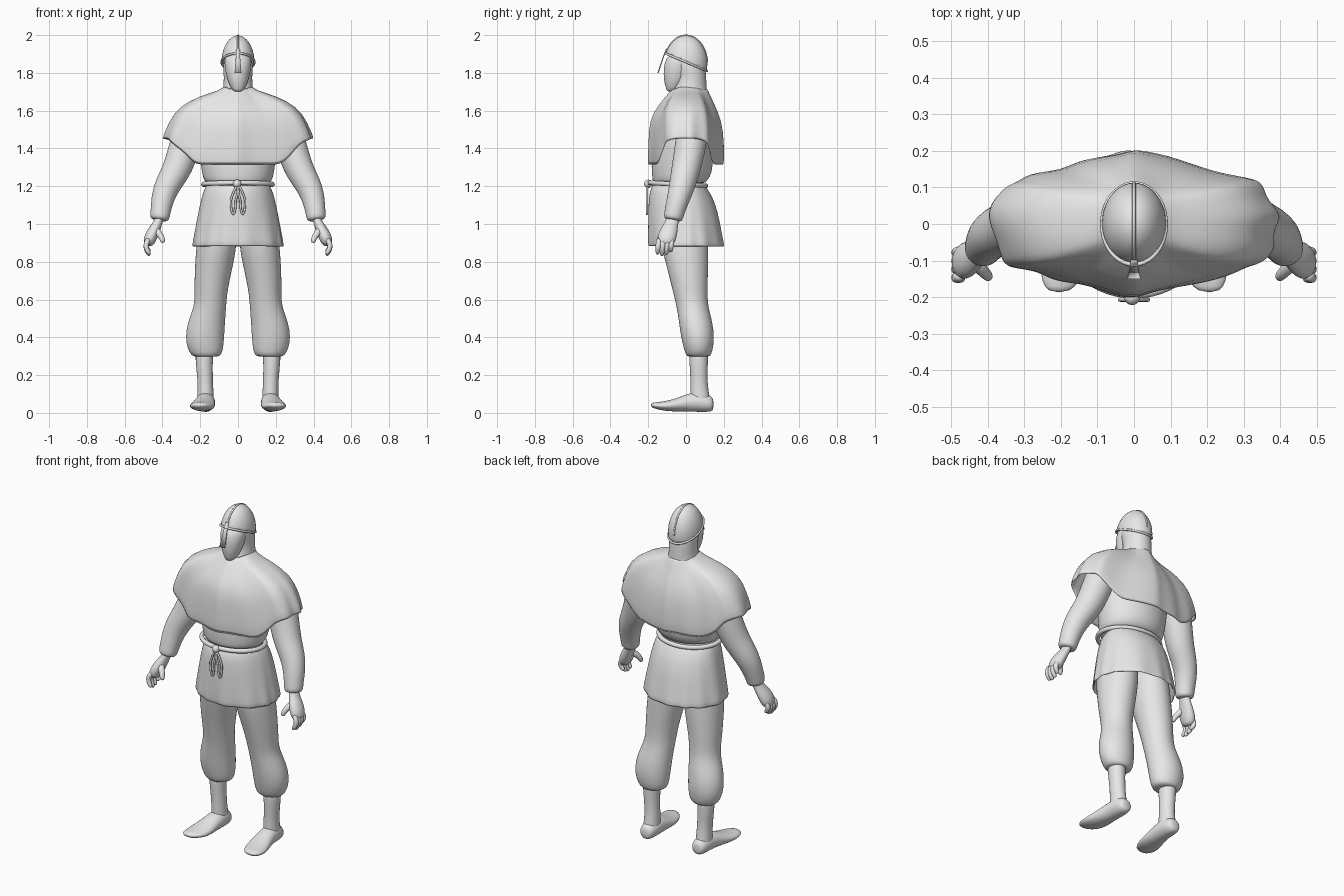
import bpy, bmesh
from math import sin, cos, pi
from mathutils import Vector

if "Cube" in bpy.data.objects:
    bpy.data.objects.remove(bpy.data.objects["Cube"])

grey = bpy.data.materials.new("plain grey")
grey.use_nodes = True
grey.diffuse_color = (0.8, 0.8, 0.8, 1)
grey.node_tree.nodes["Principled BSDF"].inputs["Base Color"].default_value = (0.8, 0.8, 0.8, 1)


def finish(name, bm, mirror=False, thick=0, subdiv=1):
    bmesh.ops.recalc_face_normals(bm, faces=bm.faces)
    me = bpy.data.meshes.new(name)
    bm.to_mesh(me)
    bm.free()
    ob = bpy.data.objects.new(name, me)
    bpy.context.collection.objects.link(ob)
    me.materials.append(grey)
    me.polygons.foreach_set("use_smooth", [True] * len(me.polygons))
    if thick:
        ob.modifiers.new("thickness", "SOLIDIFY").thickness = thick
    if mirror:
        ob.modifiers.new("mirror", "MIRROR")
    if subdiv:
        sub = ob.modifiers.new("smooth", "SUBSURF")
        sub.levels = sub.render_levels = subdiv
    return ob


def skin(bm, rings, caps=True):
    rings = [[bm.verts.new(p) for p in ring] for ring in rings]
    n = len(rings[0])
    for a, b in zip(rings, rings[1:]):
        for i in range(n):
            bm.faces.new((a[i], a[(i + 1) % n], b[(i + 1) % n], b[i]))
    if caps:
        bm.faces.new(rings[0])
        bm.faces.new(rings[-1])


def loft(name, sections, depth="y", mirror=False, n=20):
    """Ellipse sections (x, y, z, half width, half depth); depth runs along y or z."""
    bm = bmesh.new()
    d = Vector((0, 1, 0)) if depth == "y" else Vector((0, 0, 1))
    rings = []
    for x, y, z, a, b in sections:
        rings.append([Vector((x + a * cos(2 * pi * i / n), y, z)) + d * b * sin(2 * pi * i / n)
                      for i in range(n)])
    skin(bm, rings)
    return finish(name, bm, mirror)


def limb(name, path, n=14, flat=1.0):
    """Mirrored tube along points (x, y, z, radius), flattened across by flat."""
    bm = bmesh.new()
    pts = [Vector(p[:3]) for p in path]
    rings = []
    for i, p in enumerate(pts):
        t = (pts[min(i + 1, len(pts) - 1)] - pts[max(i - 1, 0)]).normalized()
        u = Vector((0, 1, 0)).cross(t).normalized()
        v = t.cross(u)
        r = path[i][3]
        rings.append([p + u * r * flat * cos(2 * pi * k / n) + v * r * sin(2 * pi * k / n)
                      for k in range(n)])
    skin(bm, rings)
    return finish(name, bm, True)


def drape(name, rings, folds, amp, diamond, n=72):
    """Open cloth from rings (side z, front z, half width, front y, back y)."""
    bm = bmesh.new()
    out = []
    for i, (zs, zf, rx, yf, yb) in enumerate(rings):
        k = diamond * min(1, i / 3)
        ring = []
        for j in range(n):
            a = 2 * pi * j / n
            c, s = cos(a), sin(a)
            w = min(1, 2 * (1 - abs(c)))
            w = w * w * (3 - 2 * w)
            wave = 1 + amp * (i / (len(rings) - 1)) ** 2 * sin(folds * a + 1.3 * sin(3 * a))
            box = min(1, 2.2 * abs(s)) * (1 - 0.5 * abs(c))
            depth = (1 - k) * abs(s) + k * box
            y = (yb if s > 0 else -yf) * depth * (1 if s > 0 else -1)
            ring.append((rx * c * wave, y * wave, zs + (zf - zs) * w))
        out.append(ring)
    skin(bm, out, caps=False)
    return finish(name, bm, thick=0.01)


def rope(name, points, radius, closed=False):
    cu = bpy.data.curves.new(name, "CURVE")
    cu.dimensions = "3D"
    cu.bevel_depth = radius
    cu.bevel_resolution = 3
    cu.use_fill_caps = True
    sp = cu.splines.new("POLY")
    sp.points.add(len(points) - 1)
    for q, p in zip(sp.points, points):
        q.co = (*p, 1)
    sp.use_cyclic_u = closed
    sp.use_smooth = True
    cu.materials.append(grey)
    ob = bpy.data.objects.new(name, cu)
    bpy.context.collection.objects.link(ob)
    return ob


# Head, hood and neck
loft("face", [(0, -.08, 1.70, .02, .02), (0, -.07, 1.715, .035, .035), (0, -.058, 1.75, .052, .058),
              (0, -.05, 1.79, .064, .07), (0, -.042, 1.85, .074, .076), (0, -.02, 1.91, .07, .07)])
loft("hood", [(0, .005, 1.60, .14, .13), (0, .015, 1.68, .09, .098), (0, .022, 1.72, .078, .088),
              (0, .03, 1.78, .075, .078), (0, .015, 1.84, .081, .088), (0, 0, 1.9, .07, .09)])

# Helmet dome cut along a rim that slopes down to the back
bm = bmesh.new()
bmesh.ops.create_uvsphere(bm, u_segments=40, v_segments=24, radius=1)
for v in bm.verts:
    v.co = (v.co.x * .088, v.co.y * .113, 1.85 + v.co.z * .148)
bmesh.ops.bisect_plane(bm, geom=bm.verts[:] + bm.edges[:] + bm.faces[:], plane_co=(0, 0, 1.857),
                       plane_no=(0, .42, 1), clear_inner=True)
finish("helmet", bm, thick=.008, subdiv=0)
rope("helmet_rim", [(.087 * cos(a), .111 * sin(a), 1.857 - .42 * .111 * sin(a))
                    for a in [2 * pi * i / 40 for i in range(40)]], .006, True)
rope("helmet_crest", [(0, .112 * cos(a), 1.85 + .148 * sin(a))
                      for a in [.05 + 2.75 * i / 24 for i in range(25)]], .005)

# Nose guard, a thin flared plate
bm = bmesh.new()
rows = ((-.102, 1.93, .009), (-.12, 1.885, .011), (-.148, 1.80, .018))
skin(bm, [[(-w, y - .003, z), (w, y - .003, z), (w, y + .003, z), (-w, y + .003, z)]
          for y, z, w in rows])
finish("nose_guard", bm, subdiv=0)

# Shoulder cape
drape("cape", [(1.73, 1.72, .074, -.07, .11), (1.705, 1.69, .10, -.095, .125),
               (1.68, 1.62, .20, -.155, .158), (1.62, 1.55, .315, -.195, .19),
               (1.54, 1.44, .365, -.20, .205), (1.45, 1.31, .40, -.205, .205)], 11, .022, .85)

# Tunic: bloused torso above the belt, flared skirt below
loft("tunic_body", [(0, 0, 1.56, .2, .11), (0, -.01, 1.45, .22, .145), (0, -.02, 1.34, .2, .165),
                    (0, -.022, 1.27, .192, .16), (0, -.03, 1.235, .182, .148),
                    (0, -.04, 1.205, .165, .135)], n=28)
drape("tunic_skirt", [(1.21, 1.21, .165, -.175, .095), (1.17, 1.17, .185, -.193, .125),
                      (1.11, 1.11, .2, -.198, .155), (1.02, 1.02, .218, -.2, .177),
                      (.94, .94, .232, -.2, .19), (.88, .88, .243, -.2, .203)], 13, .018, 0)

# Rope belt with knot and two hanging loops
rope("belt", [(.182 * cos(a), -.043 + .148 * sin(a), 1.21 - .008 * sin(a))
              for a in [2 * pi * i / 48 for i in range(48)]], .013, True)
bm = bmesh.new()
bmesh.ops.create_uvsphere(bm, u_segments=16, v_segments=10, radius=.022)
bmesh.ops.translate(bm, verts=bm.verts, vec=(-.005, -.2, 1.213))
finish("belt_knot", bm, subdiv=0)
for side, label in ((-1, "right"), (1, "left")):
    rope("belt_end_" + label, [(side * (.025 + .013 * cos(a) - .02 * max(0, sin(a))),
                                -.207, 1.125 + .072 * sin(a))
                               for a in [2 * pi * i / 24 for i in range(24)]], .006, True)

# Sleeves and cuffs
limb("sleeve", [(.22, .04, 1.58, .07), (.255, .035, 1.5, .085), (.285, .022, 1.4, .084),
                (.318, .002, 1.3, .079), (.352, -.012, 1.24, .073), (.386, -.027, 1.18, .067),
                (.402, -.045, 1.12, .06), (.411, -.062, 1.06, .053), (.414, -.068, 1.03, .052),
                (.416, -.07, 1.018, .04)], n=18)

# Hands: palm, curled fingers and thumb
limb("palm", [(.41, -.066, 1.05, .036), (.422, -.074, 1.01, .034), (.44, -.086, .975, .045),
              (.46, -.1, .935, .052), (.472, -.107, .905, .047), (.476, -.11, .885, .03)], flat=.68)
for i, name in enumerate(("index", "middle", "ring", "little")):
    y, drop = -.143 + .023 * i, (.008, 0, .006, .02)[i]
    limb(name + "_finger", [(.47, y, .925, .015), (.488, y - .003, .895, .016),
                            (.487, y - .005, .868 + drop / 2, .015),
                            (.474, y - .007, .842 + drop, .013), (.466, y - .007, .832 + drop, .008)], n=8)
limb("thumb", [(.438, -.1, .975, .022), (.42, -.122, .95, .019), (.404, -.138, .93, .016),
               (.398, -.145, .91, .014), (.397, -.147, .9, .008)], n=10)

# Baggy trouser legs gathered below the knee
loft("trouser_leg", [(.1, -.01, 1.05, .1, .13), (.112, -.008, .9, .107, .127), (.122, .002, .82, .105, .118),
                     (.138, .016, .7, .094, .1), (.144, .025, .62, .086, .09),
                     (.148, .034, .56, .086, .084), (.168, .052, .48, .1, .09),
                     (.176, .062, .40, .104, .089), (.173, .066, .34, .096, .078),
                     (.168, .066, .305, .08, .067), (.17, .067, .296, .06, .055)], mirror=True)

# Lower legs and shoes
loft("shin", [(.176, .067, .36, .05, .052), (.18, .067, .28, .046, .05), (.175, .068, .2, .042, .046),
              (.172, .07, .13, .041, .046), (.172, .075, .07, .046, .055), (.172, .078, .03, .042, .05)],
     mirror=True)
loft("shoe", [(.171, .146, .045, .025, .025), (.171, .135, .048, .04, .042), (.171, .09, .056, .05, .052),
              (.172, .04, .058, .052, .052), (.177, -.01, .05, .056, .044), (.184, -.06, .041, .064, .034),
              (.192, -.11, .036, .066, .026), (.2, -.155, .038, .054, .019), (.206, -.188, .042, .03, .011)],
     depth="z", mirror=True)
